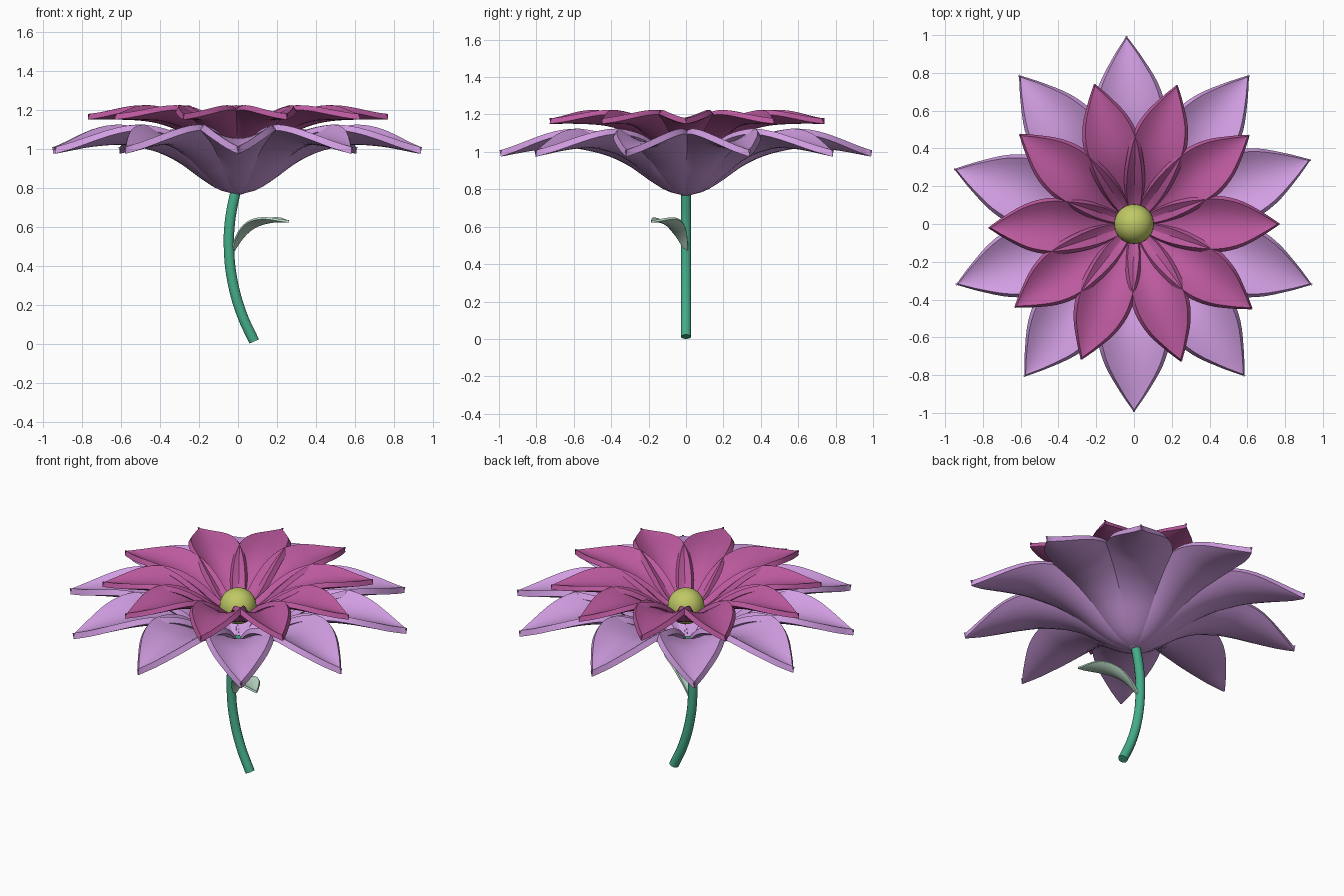
import bpy, bmesh, math
from mathutils import Matrix, Vector

if "Cube" in bpy.data.objects:
    bpy.data.objects.remove(bpy.data.objects["Cube"])


def paint(obj, rgb):
    mat = bpy.data.materials.new(obj.name + "_colour")
    mat.diffuse_color = (*rgb, 1)
    mat.use_nodes = True
    mat.node_tree.nodes["Principled BSDF"].inputs["Base Color"].default_value = mat.diffuse_color
    obj.data.materials.append(mat)


def sample(keys, t):
    """Smooth curve through (t, value) keys."""
    n = len(keys)
    i = 0
    while i < n - 2 and t > keys[i + 1][0]:
        i += 1

    def slope(j):
        a, b = keys[max(j - 1, 0)], keys[min(j + 1, n - 1)]
        return (b[1] - a[1]) / (b[0] - a[0])
    (t0, v0), (t1, v1) = keys[i], keys[i + 1]
    h = t1 - t0
    u = (t - t0) / h
    return ((2*u**3 - 3*u**2 + 1) * v0 + (u**3 - 2*u**2 + u) * h * slope(i)
            + (3*u**2 - 2*u**3) * v1 + (u**3 - u**2) * h * slope(i + 1))


# outline half-width and edge curl of every petal, as fractions of the maximum
WIDTH = [(0, .15), (.15, .58), (.3, .85), (.45, .98), (.6, 1), (.75, .8), (.9, .37), (1, .02)]
CURL = [(0, .05), (.15, .55), (.3, .95), (.5, 1), (.7, .75), (.9, .2), (1, 0)]


def petals(name, angles, length, half, curl, rib, thick, rgb, origin=(0, 0, 0)):
    rows, cols = 24, 10
    bm = bmesh.new()
    for a in angles:
        m = Matrix.Translation(Vector(origin)) @ Matrix.Rotation(math.radians(a), 4, 'Z')
        grid = []
        for i in range(rows + 1):
            t = i / rows
            w, c, z = half * sample(WIDTH, t), curl * sample(CURL, t), sample(rib, t)
            row = []
            for j in range(cols + 1):
                s = 2 * j / cols - 1
                row.append(bm.verts.new(m @ Vector((length * t, w * s, z + c * s * s))))
            grid.append(row)
        for i in range(rows):
            for j in range(cols):
                bm.faces.new((grid[i][j], grid[i+1][j], grid[i+1][j+1], grid[i][j+1]))
    me = bpy.data.meshes.new(name)
    bm.to_mesh(me)
    bm.free()
    obj = bpy.data.objects.new(name, me)
    bpy.context.collection.objects.link(obj)
    sol = obj.modifiers.new("thickness", 'SOLIDIFY')
    sol.thickness = thick
    sol.offset = 1
    finish(obj)
    paint(obj, rgb)


def finish(obj):
    bpy.ops.object.select_all(action='DESELECT')
    obj.select_set(True)
    bpy.context.view_layer.objects.active = obj
    if obj.modifiers or obj.type != 'MESH':
        bpy.ops.object.convert(target='MESH')
    bpy.ops.object.shade_smooth_by_angle(angle=math.radians(40))


# outer lavender ring
petals("outer_petals", [20, 52.3, 92.3, 127.7, 163, 198.8, 234.3, 270, 306, 341.2],
       .99, .195, .085,
       [(0, .765), (.1, .79), (.2, .85), (.3, .92), (.4, .97), (.5, 1.0),
        (.62, 1.02), (.8, 1.01), (1, .975)],
       .035, (.64, .34, .76))

# inner magenta ring
petals("inner_petals", [0, 37.6, 72.7, 105.8, 141.9, 181.5, 214.9, 248.7, 289, 324.3],
       .77, .148, .065,
       [(0, .95), (.1, .965), (.2, 1.0), (.3, 1.05), (.45, 1.11), (.6, 1.14),
        (.8, 1.15), (1, 1.15)],
       .03, (.5, .1, .34))

# leaf on the stem
petals("leaf", [-33], .34, .068, .025,
       [(0, .47), (.12, .53), (.3, .58), (.5, .608), (.75, .622), (1, .622)],
       .012, (.5, .72, .58), (-.025, .0, 0))

# flower centre
bpy.ops.mesh.primitive_uv_sphere_add(segments=32, ring_count=16, radius=.105,
                                     location=(0, 0, 1.03))
centre = bpy.context.object
centre.name = "flower_centre"
finish(centre)
paint(centre, (.52, .58, .13))

# curved stem
cu = bpy.data.curves.new("stem", 'CURVE')
cu.dimensions = '3D'
cu.bevel_depth = .028
cu.bevel_resolution = 3
cu.use_fill_caps = True
cu.resolution_u = 5
path = [(.083, .012), (.02, .15), (-.028, .32), (-.046, .48), (-.042, .62), (-.015, .77), (0, .83)]
sp = cu.splines.new('BEZIER')
sp.bezier_points.add(len(path) - 1)
for p, (x, z) in zip(sp.bezier_points, path):
    p.co = (x, 0, z)
    p.handle_left_type = p.handle_right_type = 'AUTO'
stem = bpy.data.objects.new("stem", cu)
bpy.context.collection.objects.link(stem)
finish(stem)
paint(bpy.context.object, (.06, .42, .25))
